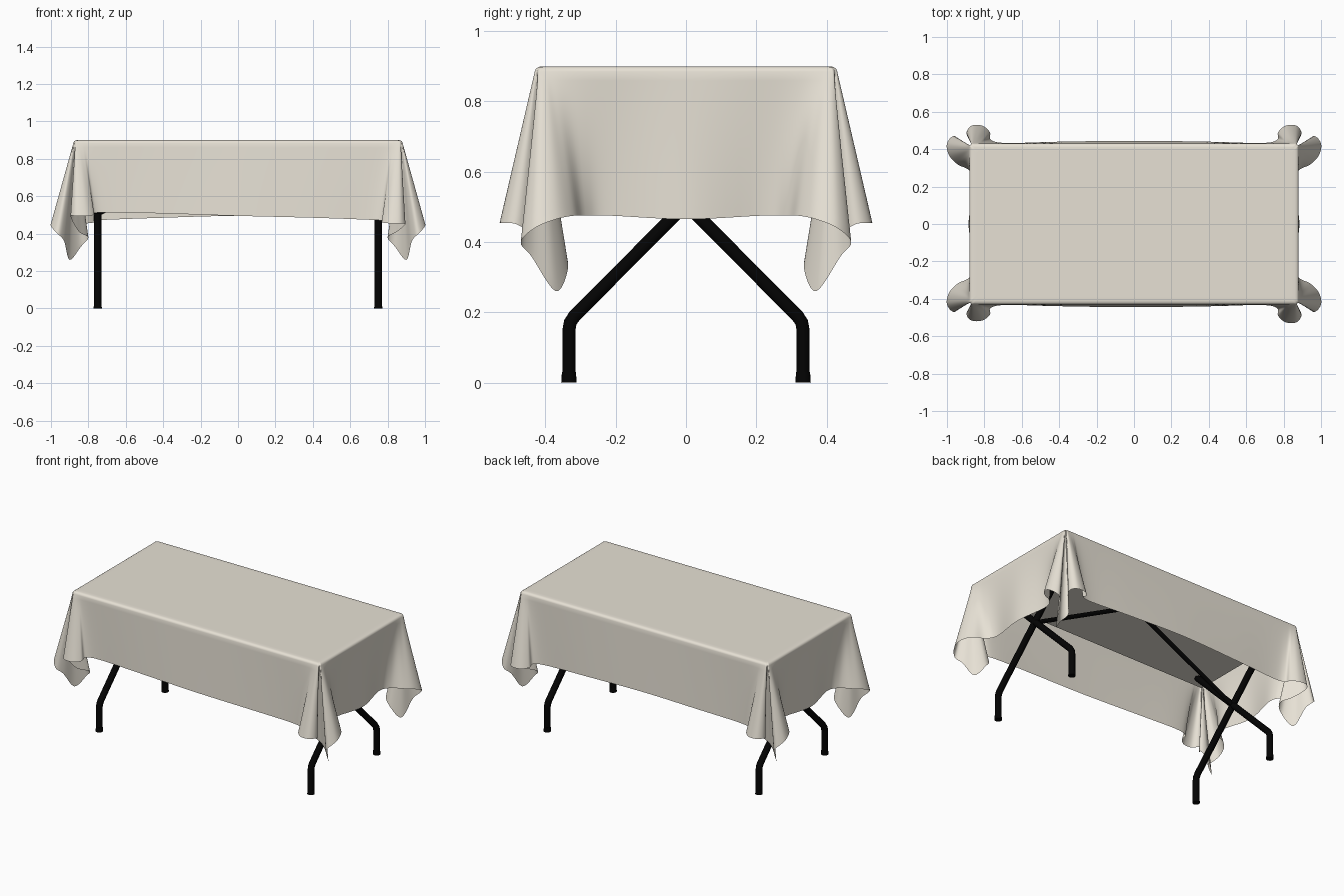
import bpy, bmesh
from mathutils import Vector

if "Cube" in bpy.data.objects:
    bpy.data.objects.remove(bpy.data.objects["Cube"], do_unlink=True)


def material(name, rgb):
    m = bpy.data.materials.new(name)
    m.use_nodes = True
    m.diffuse_color = (*rgb, 1)
    bsdf = next(n for n in m.node_tree.nodes if n.type == 'BSDF_PRINCIPLED')
    bsdf.inputs["Base Color"].default_value = (*rgb, 1)
    bsdf.inputs["Roughness"].default_value = 0.8
    return m


linen = material("linen_cream", (0.81, 0.765, 0.675))
black = material("black_metal", (0.001, 0.001, 0.001))

HALF_X, HALF_Y, TOP = 0.88, 0.43, 0.9


def finish(obj, mat, angle):
    obj.data.materials.append(mat)
    bpy.ops.object.select_all(action='DESELECT')
    obj.select_set(True)
    bpy.context.view_layer.objects.active = obj
    bpy.ops.object.shade_smooth_by_angle(angle=angle)


def add_mesh(name, bm, mat, angle=1.0):
    bmesh.ops.recalc_face_normals(bm, faces=bm.faces[:])
    me = bpy.data.meshes.new(name)
    bm.to_mesh(me)
    bm.free()
    obj = bpy.data.objects.new(name, me)
    bpy.context.collection.objects.link(obj)
    finish(obj, mat, angle)
    return obj


# Hem of one quarter: hem x, y, z, then the table edge point it hangs from
QUARTER = [
    (0.00, 0.445, 0.495, 0.00, 0.43),
    (0.40, 0.44, 0.485, 0.40, 0.43),
    (0.68, 0.433, 0.475, 0.70, 0.43),
    (0.765, 0.45, 0.47, 0.80, 0.43),
    (0.77, 0.49, 0.46, 0.835, 0.43),
    (0.81, 0.525, 0.455, 0.855, 0.43),
    (0.87, 0.525, 0.455, 0.865, 0.43),
    (0.895, 0.48, 0.45, 0.87, 0.428),
    (0.85, 0.42, 0.41, 0.872, 0.426),
    (0.80, 0.36, 0.38, 0.873, 0.425),
    (0.84, 0.335, 0.33, 0.874, 0.424),
    (0.90, 0.37, 0.26, 0.875, 0.423),
    (0.93, 0.44, 0.36, 0.877, 0.422),
    (0.965, 0.47, 0.40, 0.88, 0.418),
    (1.00, 0.43, 0.44, 0.88, 0.41),
    (0.99, 0.37, 0.465, 0.88, 0.40),
    (0.945, 0.32, 0.475, 0.88, 0.38),
    (0.88, 0.285, 0.475, 0.88, 0.32),
    (0.85, 0.21, 0.475, 0.88, 0.21),
    (0.885, 0.00, 0.465, 0.88, 0.00),
]


def corner(sx, sy):
    pts = []
    for i, (x, y, z, tx, ty) in enumerate(QUARTER):
        if sx < 0 and sy < 0 and i < 8:      # front hem lifts toward its right end
            lift = 0.04 * min(1, x / 0.7)
            z += lift
            y -= (y - ty) * lift * 2.5
        pts.append(Vector((x * sx, y * sy, z, tx * sx, ty * sy)))
    return pts


def catmull(a, b, c, d, t):
    return 0.5 * (2 * b + (c - a) * t + (2 * a - 5 * b + 4 * c - d) * t * t
                  + (3 * b - a - 3 * c + d) * t ** 3)


# Tablecloth: draped from the rounded table edge down to the folded hem
ring = (corner(1, 1)[:-1] + corner(1, -1)[::-1][:-1]
        + corner(-1, -1)[:-1] + corner(-1, 1)[::-1][:-1])
n = len(ring)
STEPS, ROWS = 6, 16
loop = [catmull(ring[i - 1], ring[i], ring[(i + 1) % n], ring[(i + 2) % n], k / STEPS)
        for i in range(n) for k in range(STEPS)]

bm = bmesh.new()
rows = []
for inset, drop in ((0.04, 0), (0.02, 0), (0.01, 0.002), (0.003, 0.007)):
    fx, fy = 1 - inset / HALF_X, 1 - inset / HALF_Y
    rows.append([bm.verts.new((p[3] * fx, p[4] * fy, TOP - drop)) for p in loop])
for r in range(ROWS + 1):
    s = r / ROWS
    rows.append([bm.verts.new((p[3] + (p[0] - p[3]) * s, p[4] + (p[1] - p[4]) * s,
                               TOP - 0.015 + (p[2] - TOP + 0.015) * s)) for p in loop])
bm.faces.new(rows[0])
m = len(loop)
for upper, lower in zip(rows, rows[1:]):
    for i in range(m):
        j = (i + 1) % m
        bm.faces.new((upper[i], upper[j], lower[j], lower[i]))
add_mesh("tablecloth", bm, linen, 1.2)

# Table board under the cloth
bm = bmesh.new()
bmesh.ops.create_cube(bm, size=1)
for v in bm.verts:
    v.co = (v.co.x * 1.70, v.co.y * 0.80, 0.86 + v.co.z * 0.05)
add_mesh("table_board", bm, linen, 0.5)


def tube(name, points, radius):
    cu = bpy.data.curves.new(name, 'CURVE')
    cu.dimensions = '3D'
    cu.bevel_depth = radius
    cu.bevel_resolution = 3
    cu.use_fill_caps = True
    sp = cu.splines.new('POLY')
    sp.points.add(len(points) - 1)
    for p, co in zip(sp.points, points):
        p.co = (*co, 1)
    obj = bpy.data.objects.new(name, cu)
    bpy.context.collection.objects.link(obj)
    bpy.ops.object.select_all(action='DESELECT')
    obj.select_set(True)
    bpy.context.view_layer.objects.active = obj
    bpy.ops.object.convert(target='MESH')
    finish(bpy.context.object, black, 0.7)


# Crossed folding legs, rubber feet and diagonal braces
LEG = [(0.333, 0.005), (0.333, 0.15), (0.329, 0.172), (0.317, 0.19), (-0.32, 0.83)]
for sx, end in ((1, "left"), (-1, "right")):
    x = 0.75 * sx
    for sy, side in ((1, "back"), (-1, "front")):
        tube(f"leg_{side}_{end}", [(x, y * sy, z) for y, z in LEG], 0.0195)
        bm = bmesh.new()
        bmesh.ops.create_cone(bm, cap_ends=True, segments=16,
                              radius1=0.022, radius2=0.02, depth=0.03)
        bmesh.ops.translate(bm, verts=bm.verts[:], vec=(x, 0.333 * sy, 0.015))
        add_mesh(f"foot_{side}_{end}", bm, black, 0.7)
    tube(f"brace_{end}", [(x, 0, 0.505), (0.1 * sx, 0, 0.835)], 0.013)
